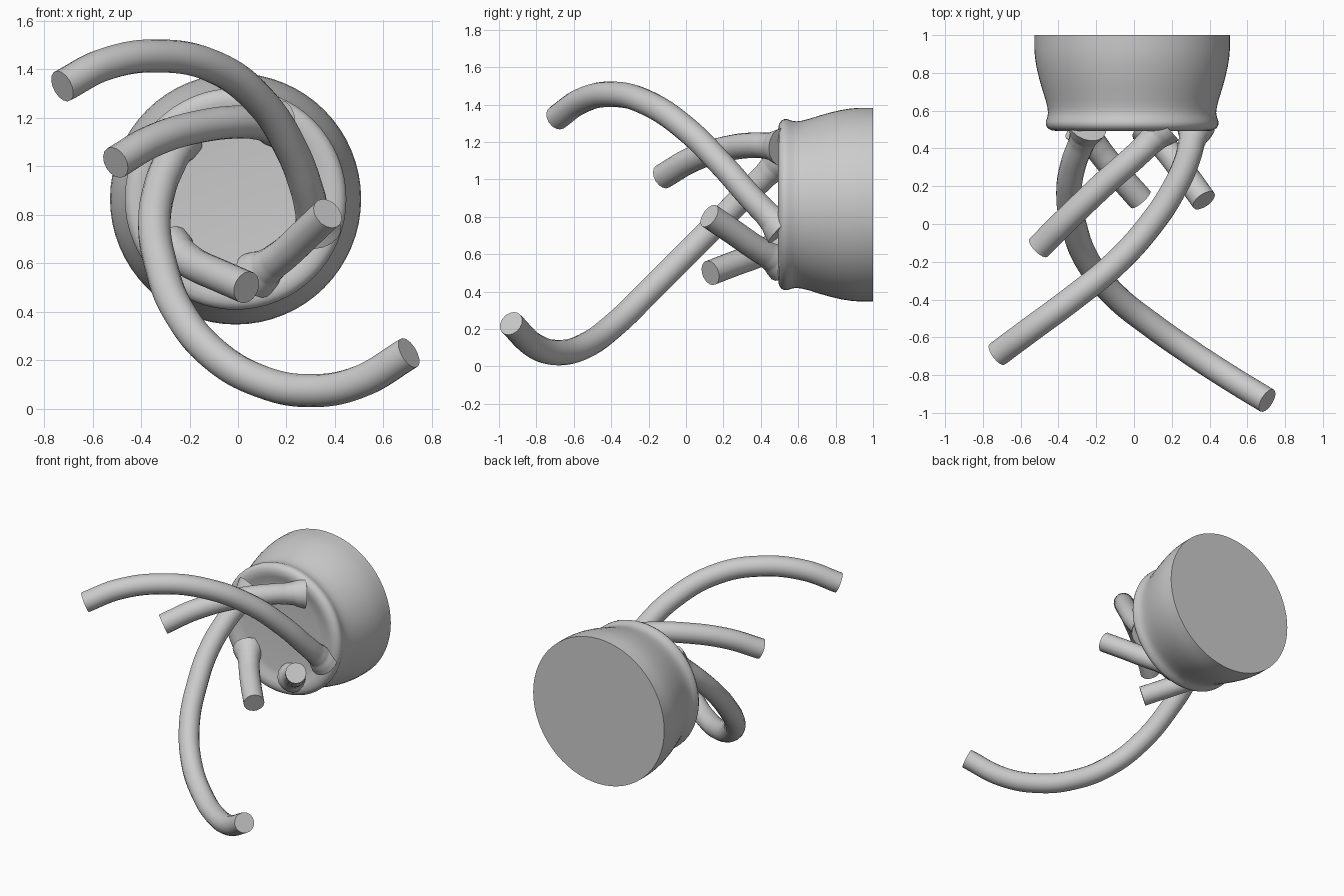
import bpy, bmesh, math
from mathutils import Vector

if "Cube" in bpy.data.objects:
    bpy.data.objects.remove(bpy.data.objects["Cube"])

CX, CZ = -0.01, 0.865     # axis of the round base
TUBE_R = 0.068


def finish(obj, angle):
    bpy.ops.object.select_all(action='DESELECT')
    bpy.context.view_layer.objects.active = obj
    obj.select_set(True)
    bpy.ops.object.shade_smooth_by_angle(angle=math.radians(angle))


def lathe(name, profile, sides=64):
    """Revolve (radius, y) points around the y axis; first and last rings are capped."""
    bm = bmesh.new()
    rings = []
    for r, y in profile:
        rings.append([bm.verts.new((CX + r * math.cos(a), y, CZ + r * math.sin(a)))
                      for a in (2 * math.pi * i / sides for i in range(sides))])
    for a, b in zip(rings, rings[1:]):
        for i in range(sides):
            j = (i + 1) % sides
            bm.faces.new((a[i], a[j], b[j], b[i]))
    bm.faces.new(rings[0])
    bm.faces.new(rings[-1])
    bmesh.ops.recalc_face_normals(bm, faces=bm.faces)
    mesh = bpy.data.meshes.new(name)
    bm.to_mesh(mesh)
    bm.free()
    obj = bpy.data.objects.new(name, mesh)
    bpy.context.collection.objects.link(obj)
    finish(obj, 50)


def tube(name, pts):
    """Round tube from its free tip to its root, flared where it meets the base."""
    pts = [Vector(p) for p in pts]
    root = pts[-1]
    step = (root - pts[-2]).normalized()
    nodes = [(p, 1.0) for p in pts[:-1]]
    nodes += [(root - step * 0.09, 1.03), (root - step * 0.04, 1.13),
              (root, 1.35), (root + step * 0.035, 1.5)]
    curve = bpy.data.curves.new(name, 'CURVE')
    curve.dimensions = '3D'
    curve.bevel_depth = TUBE_R
    curve.bevel_resolution = 6
    curve.resolution_u = 8
    curve.use_fill_caps = True
    spline = curve.splines.new('BEZIER')
    spline.bezier_points.add(len(nodes) - 1)
    for bp, (co, rad) in zip(spline.bezier_points, nodes):
        bp.co = co
        bp.radius = rad
        bp.handle_left_type = bp.handle_right_type = 'AUTO'
    obj = bpy.data.objects.new(name, curve)
    bpy.context.collection.objects.link(obj)
    bpy.ops.object.select_all(action='DESELECT')
    bpy.context.view_layer.objects.active = obj
    obj.select_set(True)
    bpy.ops.object.convert(target='MESH')
    finish(bpy.context.object, 45)


# Round base with a rolled lip and a shallow front face
lathe("base", [
    (0.30, 0.515), (0.345, 0.51), (0.375, 0.498), (0.405, 0.493), (0.43, 0.497),
    (0.448, 0.508), (0.457, 0.525), (0.457, 0.542), (0.449, 0.565), (0.445, 0.59),
    (0.449, 0.62), (0.459, 0.66), (0.475, 0.71), (0.492, 0.77), (0.506, 0.83),
    (0.514, 0.88), (0.518, 0.93), (0.518, 1.0)])

# Two long swirling tubes
tube("long_upper_tube", [
    (-0.725, -0.69, 1.33), (-0.55, -0.56, 1.42), (-0.32, -0.39, 1.455),
    (-0.10, -0.21, 1.41), (0.09, 0.0, 1.27), (0.22, 0.20, 1.07),
    (0.285, 0.35, 0.90), (0.32, 0.49, 0.755)])
tube("long_lower_tube", [
    (0.705, -0.935, 0.23), (0.50, -0.81, 0.11), (0.30, -0.68, 0.074),
    (0.10, -0.54, 0.11), (-0.10, -0.38, 0.225), (-0.25, -0.19, 0.41),
    (-0.32, 0.0, 0.60), (-0.345, 0.16, 0.76), (-0.32, 0.32, 0.92),
    (-0.255, 0.49, 1.085)])

# Three short tubes
tube("short_top_tube", [
    (-0.505, -0.125, 1.015), (-0.35, 0.03, 1.105), (-0.15, 0.22, 1.165),
    (0.03, 0.38, 1.183), (0.14, 0.49, 1.175)])
tube("short_left_tube", [
    (0.035, 0.13, 0.50), (-0.08, 0.26, 0.55), (-0.17, 0.37, 0.59),
    (-0.26, 0.49, 0.645)])
tube("short_right_tube", [
    (0.37, 0.125, 0.805), (0.28, 0.25, 0.72), (0.195, 0.365, 0.64),
    (0.095, 0.49, 0.565)])
